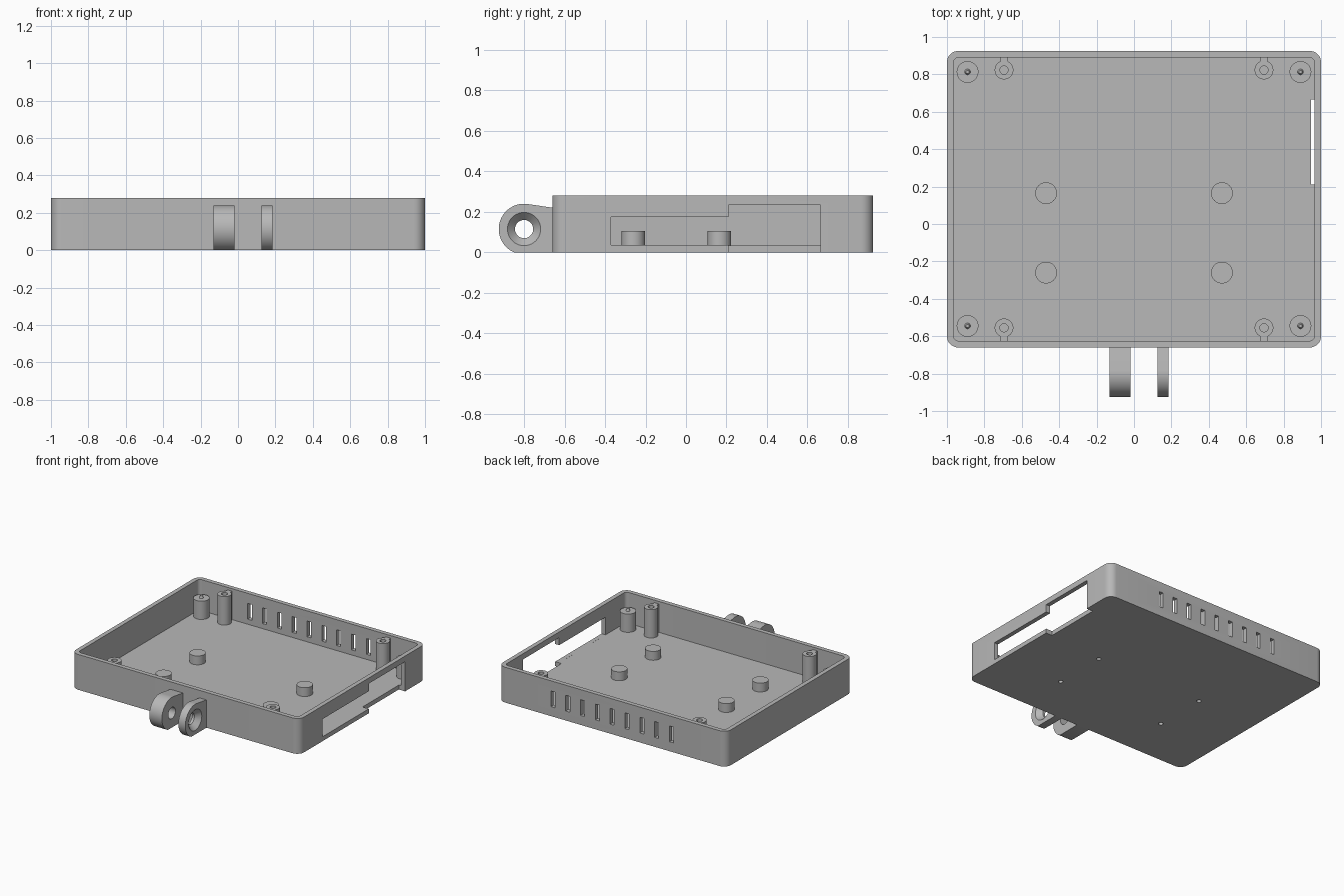
import bpy, bmesh
from math import radians, sin, cos
from mathutils import Matrix

cube = bpy.data.objects.get("Cube")
if cube:
    bpy.data.objects.remove(cube, do_unlink=True)

grey = bpy.data.materials.new("plain grey")
grey.use_nodes = True
grey.diffuse_color = (0.48, 0.48, 0.48, 1)
grey.node_tree.nodes["Principled BSDF"].inputs["Base Color"].default_value = grey.diffuse_color


def to_object(name, bm):
    bmesh.ops.recalc_face_normals(bm, faces=bm.faces[:])
    mesh = bpy.data.meshes.new(name)
    bm.to_mesh(mesh)
    bm.free()
    mesh.materials.append(grey)
    obj = bpy.data.objects.new(name, mesh)
    bpy.context.collection.objects.link(obj)
    return obj


def prism(name, points, low, high, axis="z"):
    """Extrude a flat outline along z, or a (y, z) outline along x."""
    bm = bmesh.new()
    place = (lambda p, t: (p[0], p[1], t)) if axis == "z" else (lambda p, t: (t, p[0], p[1]))
    a = [bm.verts.new(place(p, low)) for p in points]
    b = [bm.verts.new(place(p, high)) for p in points]
    bm.faces.new(a)
    bm.faces.new(b)
    for i in range(len(points)):
        j = (i + 1) % len(points)
        bm.faces.new((a[i], a[j], b[j], b[i]))
    return to_object(name, bm)


def arc(cx, cy, r, start, end, steps):
    angles = [radians(start + (end - start) * i / steps) for i in range(steps + 1)]
    return [(cx + r * cos(t), cy + r * sin(t)) for t in angles]


def rounded(x0, x1, y0, y1, r):
    corners = ((x1 - r, y1 - r), (x0 + r, y1 - r), (x0 + r, y0 + r), (x1 - r, y0 + r))
    return [p for i, (x, y) in enumerate(corners) for p in arc(x, y, r, 90 * i, 90 * i + 90, 8)]


def block(name, x0, x1, y0, y1, z0, z1):
    return prism(name, [(x0, y0), (x1, y0), (x1, y1), (x0, y1)], z0, z1)


def cone(name, x, y, z0, z1, r0, r1, turn=Matrix(), sides=40):
    bm = bmesh.new()
    bmesh.ops.create_cone(bm, cap_ends=True, segments=sides, radius1=r0, radius2=r1, depth=z1 - z0,
                          matrix=Matrix.Translation((x, y, (z0 + z1) / 2)))
    bm.transform(turn)
    return to_object(name, bm)


def combine(obj, tools, operation="DIFFERENCE"):
    for tool in tools:
        tool.hide_render = True
        mod = obj.modifiers.new("combine", "BOOLEAN")
        mod.operation = operation
        mod.solver = "EXACT"
        mod.object = tool
        bpy.context.view_layer.objects.active = obj
        bpy.ops.object.modifier_apply(modifier=mod.name)
        bpy.data.objects.remove(tool, do_unlink=True)
    return obj


parts = []
standoffs = [(x, y) for x in (-0.47, 0.47) for y in (-0.26, 0.165)]


def underside_hole(x, y):
    return cone("hole cutter", x, y, -0.05, 0.085, 0.017, 0.017, sides=20)


# Open tray with side windows, rear vents and underside holes
tray = prism("tray", rounded(-1, 1, -0.66, 0.925, 0.06), 0, 0.28)
cutters = [prism("cavity cutter", rounded(-0.965, 0.965, -0.625, 0.89, 0.028), 0.035, 0.4),
           block("low window cutter", 0.945, 1.1, -0.37, 0.22, 0.0352, 0.175),
           block("tall window cutter", 0.945, 1.1, 0.21, 0.665, -0.1, 0.235)]
for i in range(9):
    x = (i - 4) * 0.13
    cutters.append(block("vent cutter", x - 0.018, x + 0.018, 0.85, 1, 0.075, 0.2))
cutters += [underside_hole(x, y) for x, y in standoffs]
parts.append(combine(tray, cutters))

# Low standoffs on the floor
for x, y in standoffs:
    peg = cone("standoff", x, y, 0.02, 0.105, 0.058, 0.058)
    parts.append(combine(peg, [underside_hole(x, y)]))

for side in (-1, 1):
    for y, wall in ((-0.545, -0.64), (0.813, 0.905)):
        # Corner posts with small locating pins
        x = side * 0.89
        parts.append(cone("corner_post", x, y, 0.03, 0.18, 0.058, 0.058))
        parts.append(cone("locating_pin", x, y, 0.175, 0.2, 0.017, 0.009, sides=20))
        # Taller screw posts ribbed to the wall
        x = side * 0.695
        y += 0.01 if wall > 0 else -0.01
        post = cone("screw_post", x, y, 0.03, 0.26, 0.05, 0.05)
        rib = block("rib", x - 0.02, x + 0.02, min(y, wall), max(y, wall), 0.03, 0.26)
        combine(post, [rib], "UNION")
        parts.append(combine(post, [cone("bore cutter", x, y, 0.08, 0.4, 0.022, 0.022, sides=24)]))

# Hinge lugs on the front
profile = arc(-0.8, 0.115, 0.125, 82, 247, 32) + [(-0.65, 0), (-0.65, 0.219)]
pivot = Matrix.Translation((0, -0.8, 0.115)) @ Matrix.Rotation(radians(90), 4, "Y")
for name, x0, x1 in (("wide_lug", -0.13, -0.02), ("thin_lug", 0.125, 0.185)):
    lug = prism(name, profile, x0, x1, "x")
    tools = [cone("pivot cutter", 0, 0, x0 - 0.1, x1 + 0.1, 0.045, 0.045, pivot)]
    if name == "thin_lug":
        tools.append(cone("countersink cutter", 0, 0, x1 - 0.04, x1 + 0.001, 0.044, 0.083, pivot))
    parts.append(combine(lug, tools))

# Smooth curved walls, keep edges crisp
bpy.ops.object.select_all(action="DESELECT")
for part in parts:
    part.select_set(True)
bpy.context.view_layer.objects.active = parts[0]
bpy.ops.object.shade_smooth_by_angle(angle=radians(30))
